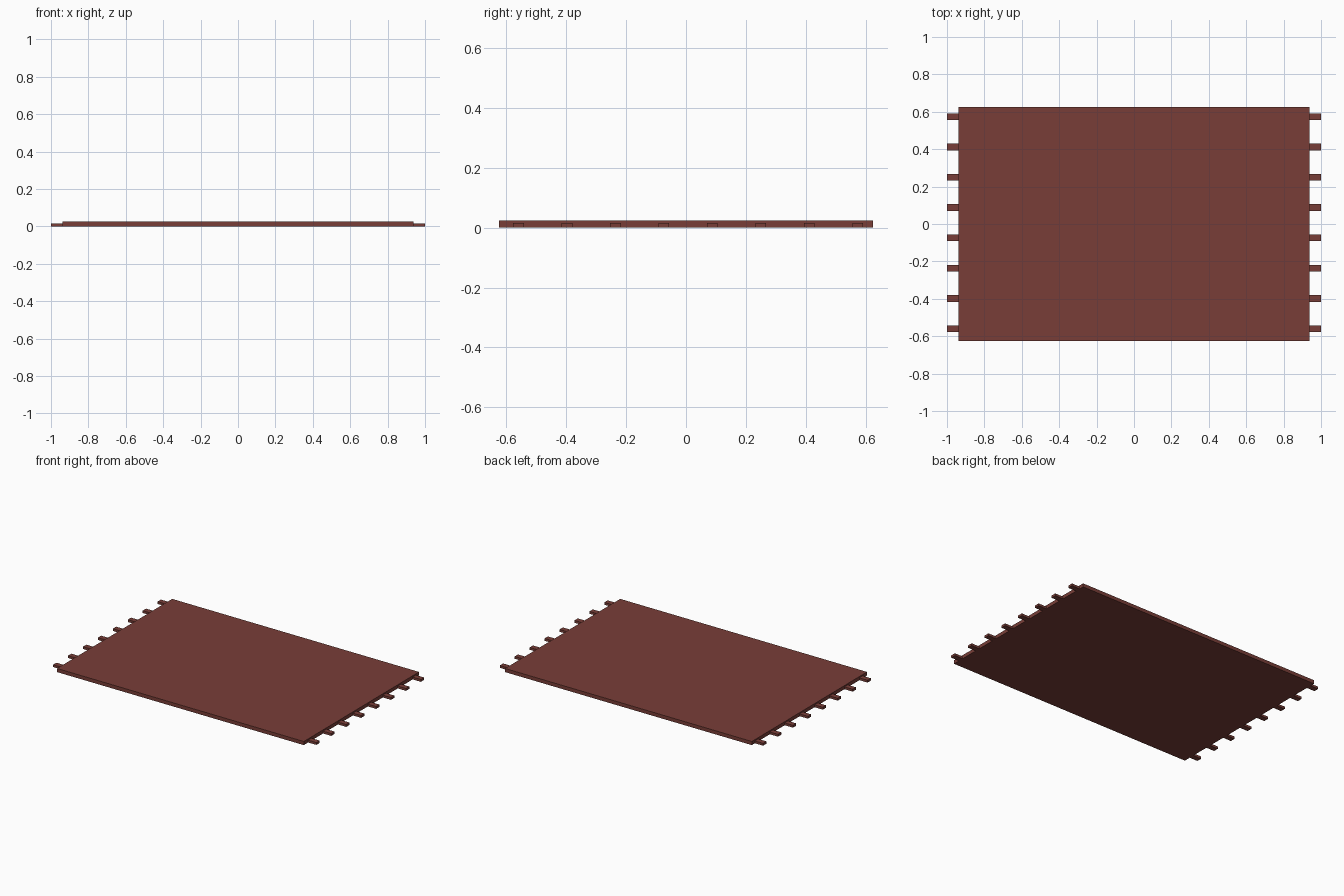
import bpy

if "Cube" in bpy.data.objects:
    bpy.data.objects.remove(bpy.data.objects["Cube"])

mat = bpy.data.materials.new("rug_red")
mat.diffuse_color = (0.19, 0.048, 0.039, 1)
mat.use_nodes = True
mat.node_tree.nodes["Principled BSDF"].inputs["Base Color"].default_value = mat.diffuse_color


def box(name, x0, x1, y0, y1, z0, z1):
    bpy.ops.mesh.primitive_cube_add(
        size=1, location=((x0 + x1) / 2, (y0 + y1) / 2, (z0 + z1) / 2))
    ob = bpy.context.object
    ob.name = name
    ob.scale = (x1 - x0, y1 - y0, z1 - z0)
    bpy.ops.object.transform_apply(location=False, rotation=False, scale=True)
    ob.data.materials.append(mat)
    return ob


# Flat woven body
HX, HY, THICK = 0.9375, 0.625, 0.025
box("rug_body", -HX, HX, -HY, HY, 0, THICK)

# Fringe: eight tassels along each short end
COUNT, FIRST, STEP, WIDTH = 8, -0.56, 0.162, 0.036
for i in range(COUNT):
    y = FIRST + i * STEP
    for side, x0, x1 in (("left", -1, -HX), ("right", HX, 1)):
        box(f"tassel_{side}_{i + 1}", x0, x1, y - WIDTH / 2, y + WIDTH / 2, 0, 0.016)
